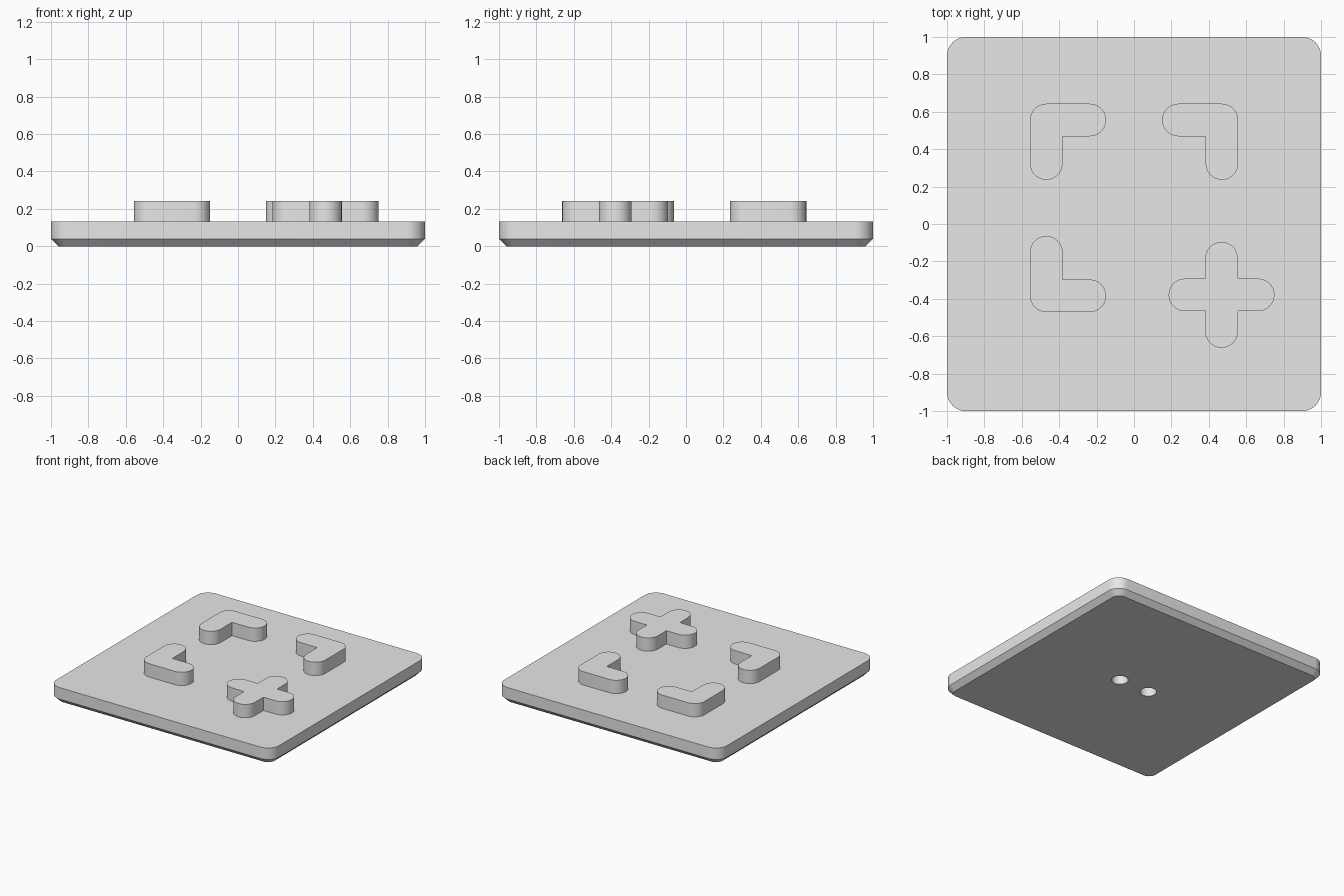
import bpy, bmesh
from math import radians, cos, sin
from mathutils import Matrix

if "Cube" in bpy.data.objects:
    bpy.data.objects.remove(bpy.data.objects["Cube"])

PLATE_TOP, SYMBOL_TOP = 0.133, 0.241
R = 0.087  # half width of the symbol arms

grey = bpy.data.materials.new("plain_grey")
grey.diffuse_color = (0.8, 0.8, 0.8, 1)
grey.use_nodes = True
grey.node_tree.nodes["Principled BSDF"].inputs["Base Color"].default_value = grey.diffuse_color


def arc(cx, cy, r, start, end, steps):
    return [(cx + r * cos(radians(start + (end - start) * i / steps)),
             cy + r * sin(radians(start + (end - start) * i / steps)))
            for i in range(steps + 1)]


def rounded_square(half, r):
    c = half - r
    return (arc(c, c, r, 0, 90, 10) + arc(-c, c, r, 90, 180, 10)
            + arc(-c, -c, r, 180, 270, 10) + arc(c, -c, r, 270, 360, 10))


def loft(name, sections):
    """Solid through stacked (outline, z) sections with equal point counts."""
    bm = bmesh.new()
    rings = [[bm.verts.new((x, y, z)) for x, y in pts] for pts, z in sections]
    n = len(rings[0])
    for low, high in zip(rings, rings[1:]):
        for i in range(n):
            j = (i + 1) % n
            bm.faces.new((low[i], low[j], high[j], high[i]))
    bm.faces.new(rings[0][::-1])
    bm.faces.new(rings[-1])
    bmesh.ops.recalc_face_normals(bm, faces=bm.faces)
    mesh = bpy.data.meshes.new(name)
    bm.to_mesh(mesh)
    bm.free()
    mesh.materials.append(grey)
    ob = bpy.data.objects.new(name, mesh)
    bpy.context.collection.objects.link(ob)
    return ob


def smooth(ob):
    bpy.ops.object.select_all(action='DESELECT')
    ob.select_set(True)
    bpy.context.view_layer.objects.active = ob
    bpy.ops.object.shade_smooth_by_angle(angle=radians(30))


# Square plate with rounded corners and a chamfered underside
plate = loft("plate", [(rounded_square(0.96, 0.06), 0),
                       (rounded_square(1.0, 0.1), 0.04),
                       (rounded_square(1.0, 0.1), PLATE_TOP)])

# Two blind round holes in the underside
for x in (-0.136, 0.136):
    cutter = loft("hole_cutter", [(arc(x, 0, 0.061, 0, 350, 35), z) for z in (-0.05, 0.07)])
    cutter.hide_render = True
    mod = plate.modifiers.new("hole", 'BOOLEAN')
    mod.operation, mod.solver, mod.object = 'DIFFERENCE', 'EXACT', cutter
    bpy.context.view_layer.objects.active = plate
    bpy.ops.object.modifier_apply(modifier=mod.name)
    bpy.data.objects.remove(cutter)
smooth(plate)


def raised(name, outline, cx, cy, sx=1, sy=1):
    pts = [(cx + sx * x, cy + sy * y) for x, y in outline]
    smooth(loft(name, [(pts, PLATE_TOP - 0.005), (pts, SYMBOL_TOP)]))


# Three L-shaped corner symbols
L = 0.233
corner = (arc(L, 0, R, -90, 90, 16) + [(R, R)]
          + arc(0, L, R, 0, 180, 16) + arc(0, 0, R, 180, 270, 8))
raised("corner_back_left", corner, -0.469, 0.556, 1, -1)
raised("corner_back_right", corner, 0.470, 0.556, -1, -1)
raised("corner_front_left", corner, -0.469, -0.384)

# Plus symbol
cross = []
for k in range(4):
    turn = Matrix.Rotation(radians(90 * k), 2)
    for p in arc(0.196, 0, R, -90, 90, 16) + [(R, R)]:
        x, y = p
        cross.append((turn[0][0] * x + turn[0][1] * y, turn[1][0] * x + turn[1][1] * y))
raised("plus", cross, 0.468, -0.379)
